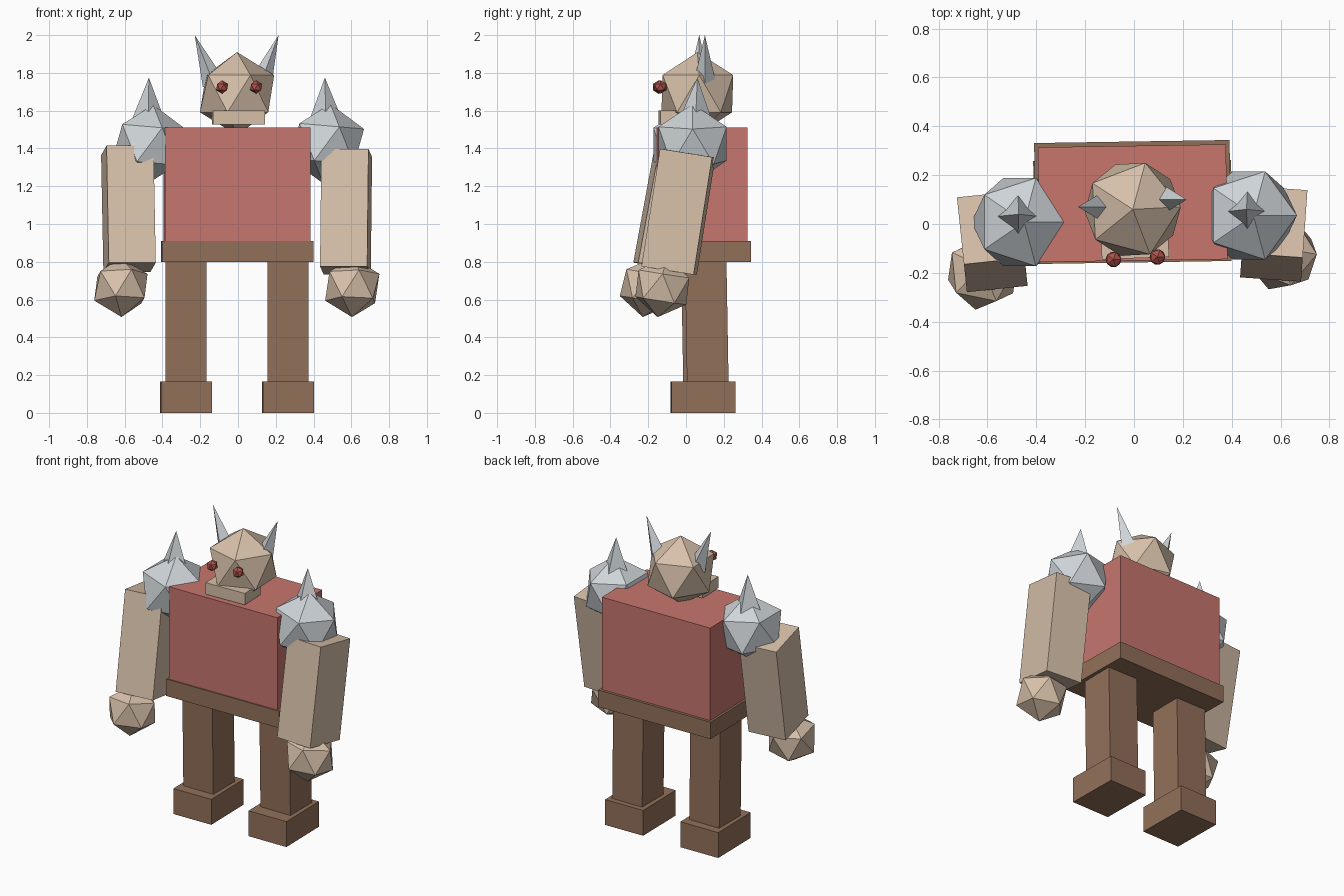
import bpy
from math import radians
from mathutils import Vector

cube = bpy.data.objects.get("Cube")
if cube:
    bpy.data.objects.remove(cube, do_unlink=True)


def material(name, r, g, b):
    m = bpy.data.materials.new(name)
    m.use_nodes = True
    m.diffuse_color = (r, g, b, 1)
    m.node_tree.nodes["Principled BSDF"].inputs["Base Color"].default_value = (r, g, b, 1)
    return m


stone = material("tan stone", 0.68, 0.53, 0.40)
leather = material("brown leather", 0.285, 0.163, 0.10)
cloth = material("red cloth", 0.57, 0.18, 0.155)
steel = material("pale steel", 0.62, 0.66, 0.69)
ember = material("dark red", 0.42, 0.085, 0.07)


def finish(name, mat):
    ob = bpy.context.object
    ob.name = ob.data.name = name
    ob.data.materials.append(mat)
    return ob


def box(name, mat, center, size, rot=(0, 0, 0)):
    bpy.ops.mesh.primitive_cube_add(size=1, location=center,
                                    rotation=[radians(a) for a in rot])
    bpy.context.object.scale = size
    return finish(name, mat)


def rock(name, mat, center, radius, rot=(0, 0, 0)):
    bpy.ops.mesh.primitive_ico_sphere_add(subdivisions=1, radius=radius, location=center,
                                          rotation=[radians(a) for a in rot])
    return finish(name, mat)


def spike(name, mat, base, tip, radius):
    base, tip = Vector(base), Vector(tip)
    axis = tip - base
    bpy.ops.mesh.primitive_cone_add(vertices=4, radius1=radius, radius2=0, depth=axis.length,
                                    location=(base + tip) / 2)
    ob = finish(name, mat)
    ob.rotation_euler = Vector((0, 0, 1)).rotation_difference(axis).to_euler()
    return ob


# Trunk
box("torso", cloth, (-0.005, 0.085, 1.21), (0.77, 0.47, 0.60), (0, 0, 0.9))
box("belt", leather, (-0.005, 0.09, 0.855), (0.80, 0.495, 0.11), (0, 0, 0.9))

# Head and jaw
rock("head", stone, (-0.005, 0.06, 1.69), 0.22, (0, 0, 3))
box("jaw", stone, (0.003, -0.055, 1.563), (0.275, 0.17, 0.075), (0, 0, 2))

# Paired parts; the two sides are posed slightly differently
for side, s in (("left", 1), ("right", -1)):
    left = s > 0
    # Legs and feet
    box(side + "_leg", leather, (0.27 * s - 0.005, 0.11 if left else 0.09, 0.47),
        (0.215, 0.22, 0.66), (1, 0, 0))
    box(side + "_foot", leather, (0.27 * s - 0.005, 0.09, 0.083), (0.27, 0.34, 0.165), (0, 0, 0.9))

    # Arms and fists
    tilt, yaw = (-9, -4) if left else (-10.5, 6)
    box(side + "_arm", stone, (0.572, -0.04, 1.065) if left else (-0.58, -0.072, 1.08),
        (0.25, 0.28, 0.63), (tilt, 0, yaw))
    rock(side + "_fist", stone, (0.605, -0.125, 0.665) if left else (-0.62, -0.2, 0.665),
         0.16, (tilt, 0, yaw))

    # Spiked shoulder guards
    rock(side + "_shoulder", steel, (0.47, 0.035, 1.425) if left else (-0.468, 0.008, 1.42),
         0.212, (0, 5, 0))
    spike(side + "_shoulder_spike", steel, (0.465, 0.05, 1.53) if left else (-0.475, 0.03, 1.53),
          (0.46, 0.06, 1.775) if left else (-0.472, 0.04, 1.775), 0.095)

    # Horns and eyes
    y = 0.1 if left else 0.07
    spike(side + "_horn", steel, (0.125 * s - 0.005, y, 1.745), (0.222 * s - 0.007, y, 2.0), 0.06)
    rock(side + "_eye", ember, (0.09 * s + 0.006, -0.14 + 0.005 * s, 1.725), 0.036)
